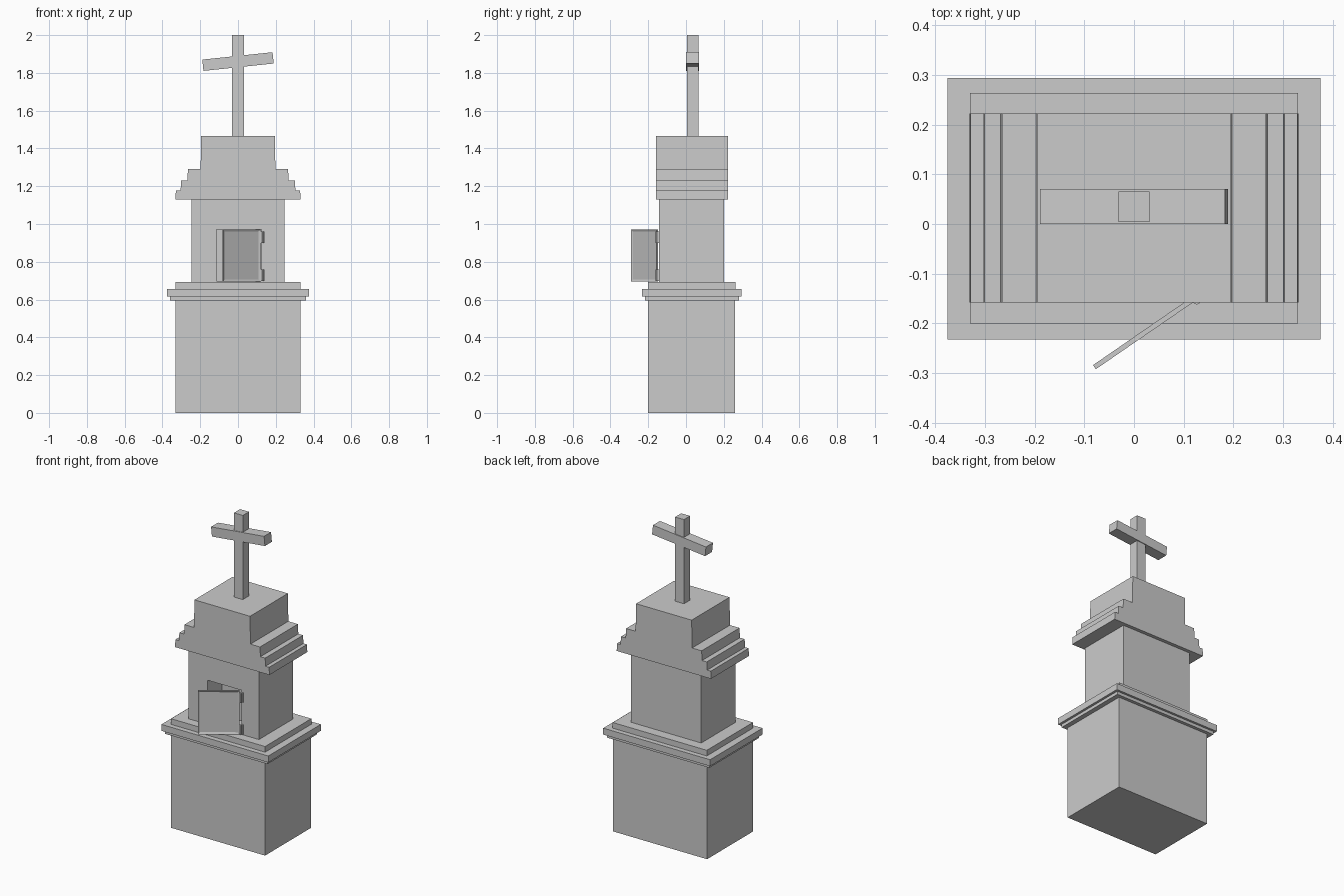
import bpy, bmesh
from math import radians
from mathutils import Matrix

if "Cube" in bpy.data.objects:
    bpy.data.objects.remove(bpy.data.objects["Cube"])


def finish(name, bm):
    bmesh.ops.recalc_face_normals(bm, faces=bm.faces)
    me = bpy.data.meshes.new(name)
    bm.to_mesh(me)
    bm.free()
    ob = bpy.data.objects.new(name, me)
    bpy.context.collection.objects.link(ob)
    return ob


def box_bm(x0, x1, y0, y1, z0, z1):
    bm = bmesh.new()
    bmesh.ops.create_cube(bm, size=1)
    for v in bm.verts:
        v.co = ((x0 + x1) / 2 + v.co.x * (x1 - x0),
                (y0 + y1) / 2 + v.co.y * (y1 - y0),
                (z0 + z1) / 2 + v.co.z * (z1 - z0))
    return bm


def box(name, *size):
    return finish(name, box_bm(*size))


# Pedestal and stepped ledge
for name, hx, y0, y1, z0, z1 in [
        ("pedestal", 0.33, -0.20, 0.26, 0, 0.595),
        ("ledge_lower", 0.36, -0.218, 0.28, 0.595, 0.615),
        ("ledge_middle", 0.375, -0.232, 0.294, 0.615, 0.656),
        ("ledge_upper", 0.33, -0.20, 0.263, 0.656, 0.692)]:
    box(name, -hx, hx, y0, y1, z0, z1)

# Shrine body with a niche cut into the front
body = box("shrine_body", -0.247, 0.247, -0.143, 0.20, 0.692, 1.13)
cutter = box("niche_cutter", -0.113, 0.125, -0.2, 0.0, 0.697, 0.972)
cutter.hide_render = True
cutter.hide_viewport = True
cut = body.modifiers.new("niche", 'BOOLEAN')
cut.operation = 'DIFFERENCE'
cut.solver = 'EXACT'
cut.object = cutter

# Stepped roof: mirrored profile extruded front to back
half = [(0.331, 1.13), (0.329, 1.178), (0.304, 1.178), (0.301, 1.229),
        (0.268, 1.229), (0.265, 1.29), (0.198, 1.29), (0.195, 1.466)]
profile = half + [(-x, z) for x, z in reversed(half)]
bm = bmesh.new()
face = bm.faces.new([bm.verts.new((x, -0.158, z)) for x, z in profile])
ext = bmesh.ops.extrude_face_region(bm, geom=[face])["geom"]
bmesh.ops.translate(bm, vec=(0, 0.38, 0),
                    verts=[g for g in ext if isinstance(g, bmesh.types.BMVert)])
finish("stepped_roof", bm)

# Cross with a tilted bar
box("cross_post", -0.031, 0.031, 0.004, 0.065, 1.466, 2.0)
bar = box("cross_bar", -0.187, 0.187, -0.035, 0.035, -0.03, 0.03)
bar.location = (0, 0.035, 1.86)
bar.rotation_euler.y = radians(-6)

# Open door with a recessed outer panel, origin on the hinge side
bm = box_bm(-0.24, 0, 0, 0.01, 0.696, 0.972)
bm.normal_update()
front = [f for f in bm.faces if f.normal.y < -0.9]
bmesh.ops.inset_region(bm, faces=front, thickness=0.016)
bmesh.ops.translate(bm, vec=(0, 0.005, 0), verts=front[0].verts)
door = finish("door", bm)
door.location = (0.121, -0.156, 0)
door.rotation_euler.z = radians(34.5)

# Hinges: pin plus a leaf on the wall
for label, z in (("lower", 0.728), ("upper", 0.930)):
    bm = bmesh.new()
    bmesh.ops.create_cone(bm, cap_ends=True, segments=8, radius1=0.008,
                          radius2=0.008, depth=0.06,
                          matrix=Matrix.Translation((0.126, -0.154, z)))
    finish(label + "_hinge_pin", bm)
    box(label + "_hinge_leaf", 0.124, 0.14, -0.151, -0.142, z - 0.03, z + 0.03)
